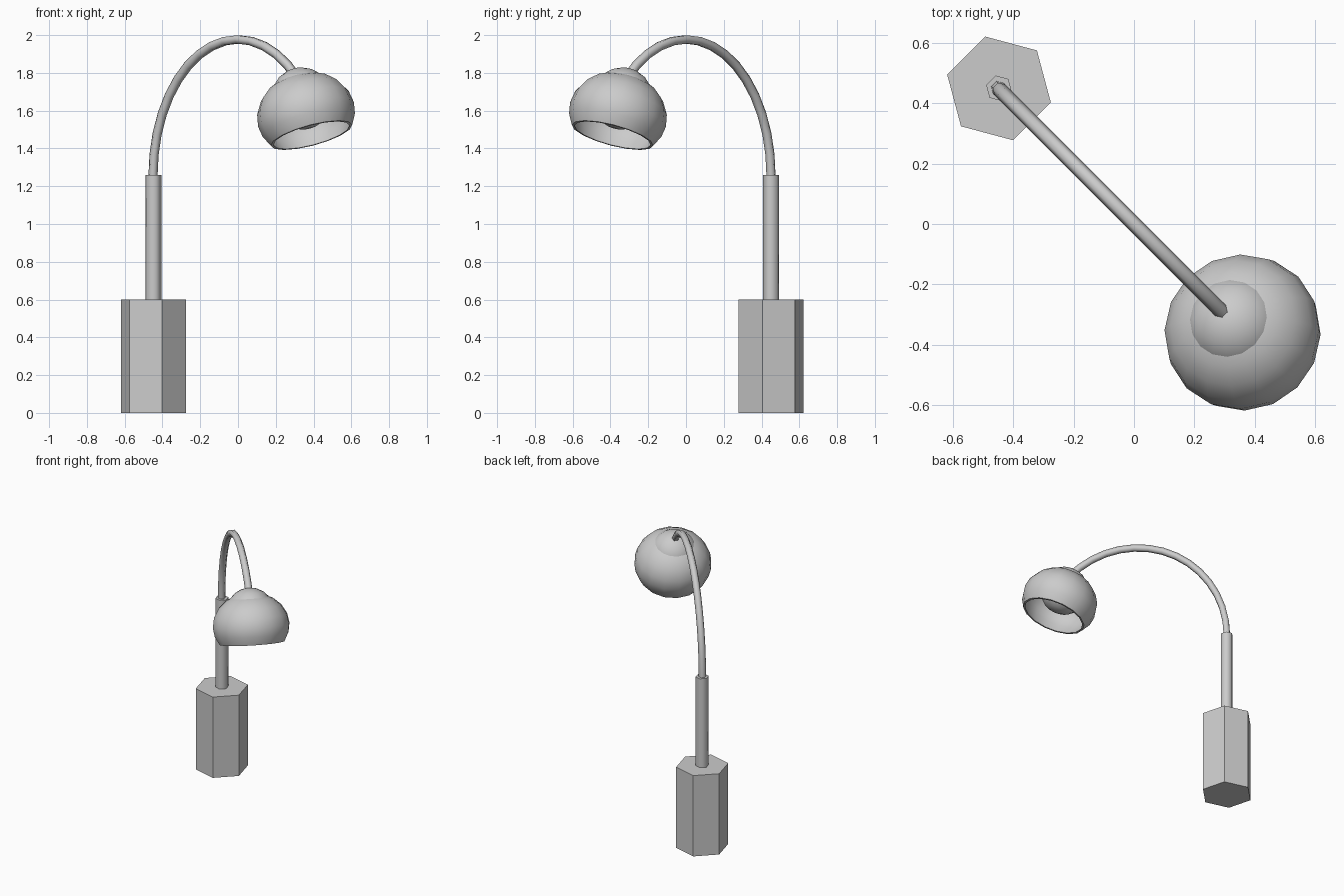
import bpy, bmesh, math
from mathutils import Vector, Matrix

if "Cube" in bpy.data.objects:
    bpy.data.objects.remove(bpy.data.objects["Cube"])

BASE = (-0.448, 0.45)
TILT = math.radians(20.5)
SHADE = Vector((0.36, -0.36, 1.58))
# the lamp leans along the diagonal (+x, -y)
AIM = Matrix.Translation(SHADE) @ Matrix.Rotation(-math.pi / 4, 4, 'Z') @ Matrix.Rotation(-TILT, 4, 'Y')


def smooth(obj, degrees):
    bpy.ops.object.select_all(action='DESELECT')
    obj.select_set(True)
    bpy.context.view_layer.objects.active = obj
    bpy.ops.object.shade_smooth_by_angle(angle=math.radians(degrees))


def hex_prism(name, radius, z0, z1):
    bpy.ops.mesh.primitive_cylinder_add(vertices=6, radius=radius, depth=z1 - z0,
                                        location=(*BASE, (z0 + z1) / 2),
                                        rotation=(0, 0, math.radians(15)))
    obj = bpy.context.object
    obj.name = name
    return obj


def lathe(name, profile, steps=16):
    bm = bmesh.new()
    verts = [bm.verts.new((r, 0, z)) for r, z in profile]
    edges = [bm.edges.new(p) for p in zip(verts, verts[1:])]
    bmesh.ops.spin(bm, geom=verts + edges, cent=(0, 0, 0), axis=(0, 0, 1),
                   angle=2 * math.pi, steps=steps, use_duplicate=False)
    bmesh.ops.remove_doubles(bm, verts=bm.verts, dist=0.0005)
    bmesh.ops.recalc_face_normals(bm, faces=bm.faces)
    me = bpy.data.meshes.new(name)
    bm.to_mesh(me)
    bm.free()
    obj = bpy.data.objects.new(name, me)
    bpy.context.collection.objects.link(obj)
    obj.matrix_world = AIM
    smooth(obj, 50)
    return obj


# Base block and lower stem
hex_prism("base", 0.178, 0, 0.6)
smooth(hex_prism("stem", 0.044, 0.6, 1.26), 65)

# Curved neck: part of an ellipse in the diagonal plane
cu = bpy.data.curves.new("neck", 'CURVE')
cu.dimensions = '3D'
cu.bevel_depth = 0.025
cu.bevel_resolution = 1
cu.use_fill_caps = True
N = 15
sp = cu.splines.new('POLY')
sp.points.add(N)
for i, p in enumerate(sp.points):
    a = math.radians(180 - 135 * i / N)
    x = 0.45 * math.cos(a)
    p.co = (x, -x, 1.255 + 0.722 * math.sin(a), 1)
neck = bpy.data.objects.new("neck", cu)
bpy.context.collection.objects.link(neck)
bpy.ops.object.select_all(action='DESELECT')
neck.select_set(True)
bpy.context.view_layer.objects.active = neck
bpy.ops.object.convert(target='MESH')
smooth(bpy.context.object, 65)

# Shade: flattened dome, open below, with a thin wall
R, H, WALL = 0.262, 0.222, 0.016
angles = [90, 70, 52, 35, 17, 0, -16, -32]
outer = [(R * math.cos(math.radians(a)), H * math.sin(math.radians(a))) for a in angles]
inner = [((R - WALL) * math.cos(math.radians(a)), (H - WALL) * math.sin(math.radians(a)))
         for a in angles]
inner[-1] = (inner[-1][0], outer[-1][1])
lathe("shade", outer + inner[::-1])

# Round bulb poking through the top of the shade
bulb = [(0.165 * math.sin(math.pi * i / 10), 0.09 + 0.165 * math.cos(math.pi * i / 10))
        for i in range(11)]
lathe("bulb", bulb)
